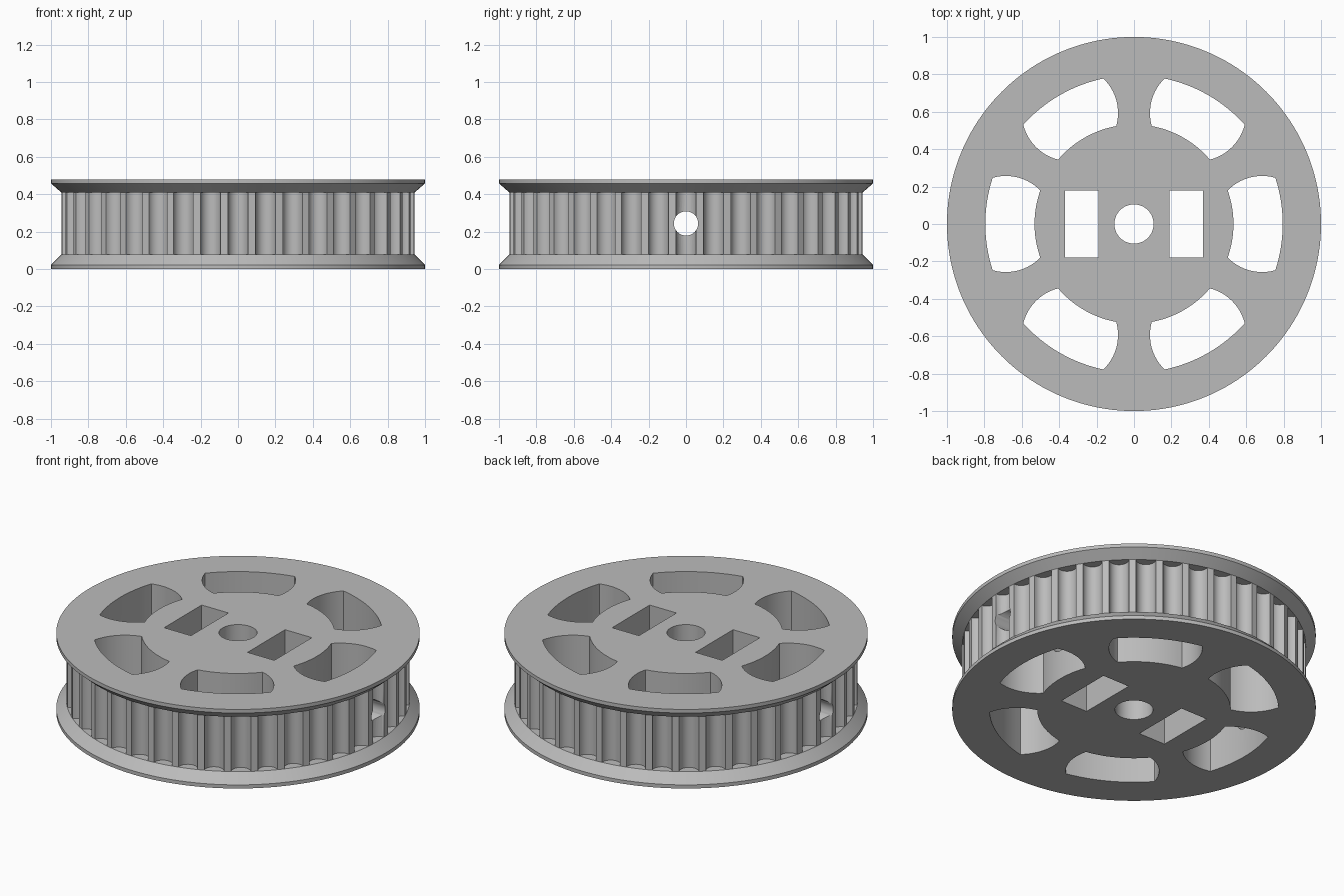
import bpy
import bmesh
from math import sin, cos, pi, sqrt, atan2, radians

if "Cube" in bpy.data.objects:
    bpy.data.objects.remove(bpy.data.objects["Cube"])

HEIGHT = 0.48
RIM, TOOTH_R = 1.0, 0.945
TEETH, GROOVE_HALF, GROOVE_DEPTH = 40, 0.058, 0.055

grey = bpy.data.materials.new("plain grey")
grey.use_nodes = True
grey.diffuse_color = (0.5, 0.5, 0.5, 1)
grey.node_tree.nodes["Principled BSDF"].inputs["Base Color"].default_value = (0.5, 0.5, 0.5, 1)


def finish(name, bm):
    bmesh.ops.recalc_face_normals(bm, faces=bm.faces)
    mesh = bpy.data.meshes.new(name)
    bm.to_mesh(mesh)
    bm.free()
    mesh.materials.append(grey)
    obj = bpy.data.objects.new(name, mesh)
    bpy.context.collection.objects.link(obj)
    return obj


def prism(name, outline, z0, z1):
    """Extrude a flat outline from z0 to z1."""
    bm = bmesh.new()
    low = [bm.verts.new((x, y, z0)) for x, y in outline]
    high = [bm.verts.new((x, y, z1)) for x, y in outline]
    bm.faces.new(low)
    bm.faces.new(high)
    for i in range(len(low)):
        j = (i + 1) % len(low)
        bm.faces.new((low[i], low[j], high[j], high[i]))
    return finish(name, bm)


def disc(name, profile, steps=160):
    """Turn a list of (radius, height) rings into a capped disc."""
    bm = bmesh.new()
    rings = [[bm.verts.new((r * cos(2 * pi * i / steps), r * sin(2 * pi * i / steps), z))
              for i in range(steps)] for r, z in profile]
    bm.faces.new(rings[0])
    bm.faces.new(rings[-1])
    for a, b in zip(rings, rings[1:]):
        for i in range(steps):
            j = (i + 1) % steps
            bm.faces.new((a[i], a[j], b[j], b[i]))
    return finish(name, bm)


def arc(cx, radius, a0, a1, n):
    return [(cx + radius * cos(a0 + (a1 - a0) * i / n), radius * sin(a0 + (a1 - a0) * i / n))
            for i in range(n + 1)]


def turned(outline, angle):
    c, s = cos(angle), sin(angle)
    return [(x * c - y * s, x * s + y * c) for x, y in outline]


def combine(target, other, operation):
    """Boolean one part into another and remove the helper."""
    other.hide_render = True
    mod = target.modifiers.new("combine", 'BOOLEAN')
    mod.object, mod.operation, mod.solver = other, operation, 'EXACT'
    bpy.context.view_layer.update()
    graph = bpy.context.evaluated_depsgraph_get()
    mesh = bpy.data.meshes.new_from_object(target.evaluated_get(graph))
    target.modifiers.clear()
    target.data = mesh
    bpy.data.objects.remove(other)


# Toothed core with rounded grooves
outline = []
for k in range(TEETH):
    for i in range(-6, 7):
        t = sin(i / 6 * pi / 2)
        a = 2 * pi * k / TEETH + GROOVE_HALF * t
        r = TOOTH_R - GROOVE_DEPTH * sqrt(max(0, 1 - t * t))
        outline.append((r * cos(a), r * sin(a)))
pulley = prism("toothed_pulley", outline, 0.04, HEIGHT - 0.04)

# Bevelled flanges
lower = [(RIM, 0), (RIM, 0.022), (TOOTH_R, 0.077)]
upper = [(TOOTH_R, 0.41), (RIM, HEIGHT - 0.022), (RIM, HEIGHT)]
for name, profile in (("lower_flange", lower), ("upper_flange", upper)):
    combine(pulley, disc(name, profile), 'UNION')

# Six windows: a ring sector closed by rounded ends
INNER, OUTER, MID, END = 0.532, 0.795, 0.685, 0.257


def corner(radius):
    x = (radius ** 2 + MID ** 2 - END ** 2) / (2 * MID)
    y = sqrt(radius ** 2 - x * x)
    return atan2(y, x), atan2(y, x - MID)


(in_a, in_e), (out_a, out_e) = corner(INNER), corner(OUTER)
window = (arc(0, OUTER, -out_a, out_a, 12) + arc(MID, END, out_e, in_e, 16)[1:-1]
          + arc(0, INNER, in_a, -in_a, 12) + arc(MID, END, -in_e, -out_e, 16)[1:-1])
for k in range(6):
    combine(pulley, prism("window_cutter", turned(window, radians(60 * k)), -0.1, 0.6), 'DIFFERENCE')

# Rectangular hub slots
for side in (-1, 1):
    slot = [(side * x, y) for x, y in ((0.19, -0.18), (0.37, -0.18), (0.37, 0.18), (0.19, 0.18))]
    combine(pulley, prism("slot_cutter", slot, -0.1, 0.6), 'DIFFERENCE')

# Axle bore
bore = arc(0, 0.105, 0, 2 * pi, 48)[:-1]
combine(pulley, prism("bore_cutter", bore, -0.1, 0.6), 'DIFFERENCE')

# Cross hole running side to side
hole = prism("cross_hole_cutter", arc(0, 0.065, 0, 2 * pi, 32)[:-1], -1.2, 1.2)
hole.rotation_euler = (0, pi / 2, 0)
hole.location.z = 0.244
combine(pulley, hole, 'DIFFERENCE')

# Smooth curved walls, crisp edges
bpy.ops.object.select_all(action='DESELECT')
pulley.select_set(True)
bpy.context.view_layer.objects.active = pulley
bpy.ops.object.shade_smooth_by_angle(angle=radians(30))
